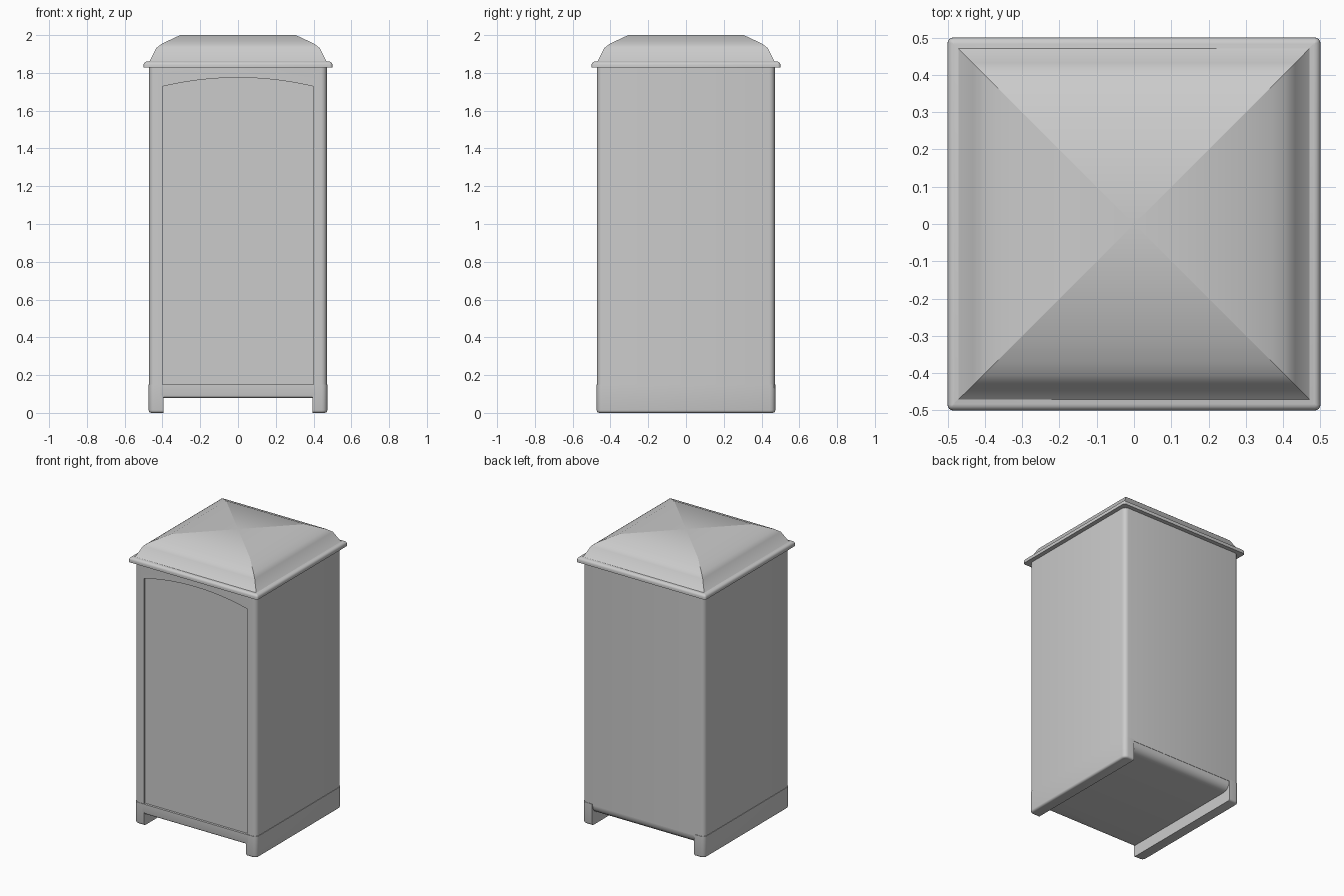
import bpy, bmesh

if "Cube" in bpy.data.objects:
    bpy.data.objects.remove(bpy.data.objects["Cube"])


def finish(name, bm, angle=0.6):
    bmesh.ops.recalc_face_normals(bm, faces=bm.faces)
    mesh = bpy.data.meshes.new(name)
    bm.to_mesh(mesh)
    bm.free()
    ob = bpy.data.objects.new(name, mesh)
    bpy.context.collection.objects.link(ob)
    smooth(ob, angle)
    return ob


def smooth(ob, angle=0.6):
    bpy.ops.object.select_all(action='DESELECT')
    ob.select_set(True)
    bpy.context.view_layer.objects.active = ob
    bpy.ops.object.shade_smooth_by_angle(angle=angle)


def box(lo, hi):
    bm = bmesh.new()
    bmesh.ops.create_cube(bm, size=1)
    for v in bm.verts:
        v.co = [lo[i] + (v.co[i] + 0.5) * (hi[i] - lo[i]) for i in range(3)]
    return bm


def round_edges(bm, test, radius, segments=4):
    edges = [e for e in bm.edges if test(e.verts[0].co, e.verts[1].co)]
    bmesh.ops.bevel(bm, geom=edges, offset=radius, segments=segments,
                    profile=0.5, affect='EDGES')


def upright(a, b):
    return abs(a.z - b.z) > 0.01 and (a - b).xy.length < 1e-4


# booth body with rounded corners
bm = box((-0.47, -0.47, 0.14), (0.47, 0.47, 1.84))
round_edges(bm, upright, 0.03)
body = finish("booth_body", bm)

# arched door recess cut into the front
arch = [(0.4 - 0.8 * i / 12, 1.775 - 0.047 * ((i - 6) / 6) ** 2) for i in range(13)]
bm = bmesh.new()
verts = [bm.verts.new((x, -0.457, z)) for x, z in [(-0.4, 0.15), (0.4, 0.15)] + arch]
face = bm.faces.new(verts)
ext = bmesh.ops.extrude_face_region(bm, geom=[face])
moved = [g for g in ext["geom"] if isinstance(g, bmesh.types.BMVert)]
bmesh.ops.translate(bm, verts=moved, vec=(0, -0.1, 0))
cutter = finish("door_recess_cutter", bm)
cutter.hide_render = True
mod = body.modifiers.new("door_recess", 'BOOLEAN')
mod.operation = 'DIFFERENCE'
mod.solver = 'EXACT'
mod.object = cutter
smooth(body)
bpy.ops.object.modifier_apply(modifier=mod.name)
smooth(body)
bpy.data.objects.remove(cutter)

# floor with a rounded lower back edge
bm = box((-0.46, -0.45, 0.08), (0.46, 0.468, 0.15))
round_edges(bm, lambda a, b: a.y > 0.4 and b.y > 0.4 and a.z < 0.1 and b.z < 0.1, 0.055)
finish("floor", bm)

# front threshold
bm = box((-0.41, -0.473, 0.08), (0.41, -0.40, 0.15))
round_edges(bm, lambda a, b: a.y < -0.45 and b.y < -0.45 and a.z < 0.1 and b.z < 0.1, 0.012, 3)
finish("front_threshold", bm)

# side skids
for side, name in ((-1, "left_skid"), (1, "right_skid")):
    x0, x1 = sorted((side * 0.395, side * 0.473))
    bm = box((x0, -0.473, 0), (x1, 0.473, 0.15))
    round_edges(bm, lambda a, b: upright(a, b) and side * a.x > 0.45, 0.03)
    round_edges(bm, lambda a, b: a.z < 0.01 and b.z < 0.01 and side * (a.x + b.x) > 0.81, 0.014, 3)
    finish(name, bm)

# roof rim: flat underneath, upper edge rolled in to meet the roof
bm = box((-0.5, -0.5, 1.828), (0.5, 0.5, 1.86))
round_edges(bm, upright, 0.015)
round_edges(bm, lambda a, b: a.z > 1.85 and b.z > 1.85, 0.018)
finish("roof_rim", bm)

# hipped roof: stacked square rings with sharp hips meeting in the middle
profile = [(0.478, 1.855), (0.468, 1.862), (0.432, 1.932), (0.405, 1.953), (0.37, 1.97), (0.306, 2.0)]
bm = bmesh.new()
rings = [[bm.verts.new((sx * r, sy * r, z)) for sx, sy in ((-1, -1), (1, -1), (1, 1), (-1, 1))]
         for r, z in profile]
top = bm.verts.new((0, 0, 2.0))
for k in range(4):
    n = (k + 1) % 4
    for a, b in zip(rings, rings[1:]):
        bm.faces.new((a[k], a[n], b[n], b[k]))
    bm.faces.new((rings[-1][k], rings[-1][n], top))
bm.faces.new(rings[0][::-1])
for k in range(4):
    hip = [r[k] for r in rings] + [top]
    for a, b in zip(hip, hip[1:]):
        bm.edges.get((a, b)).smooth = False
finish("roof", bm)
